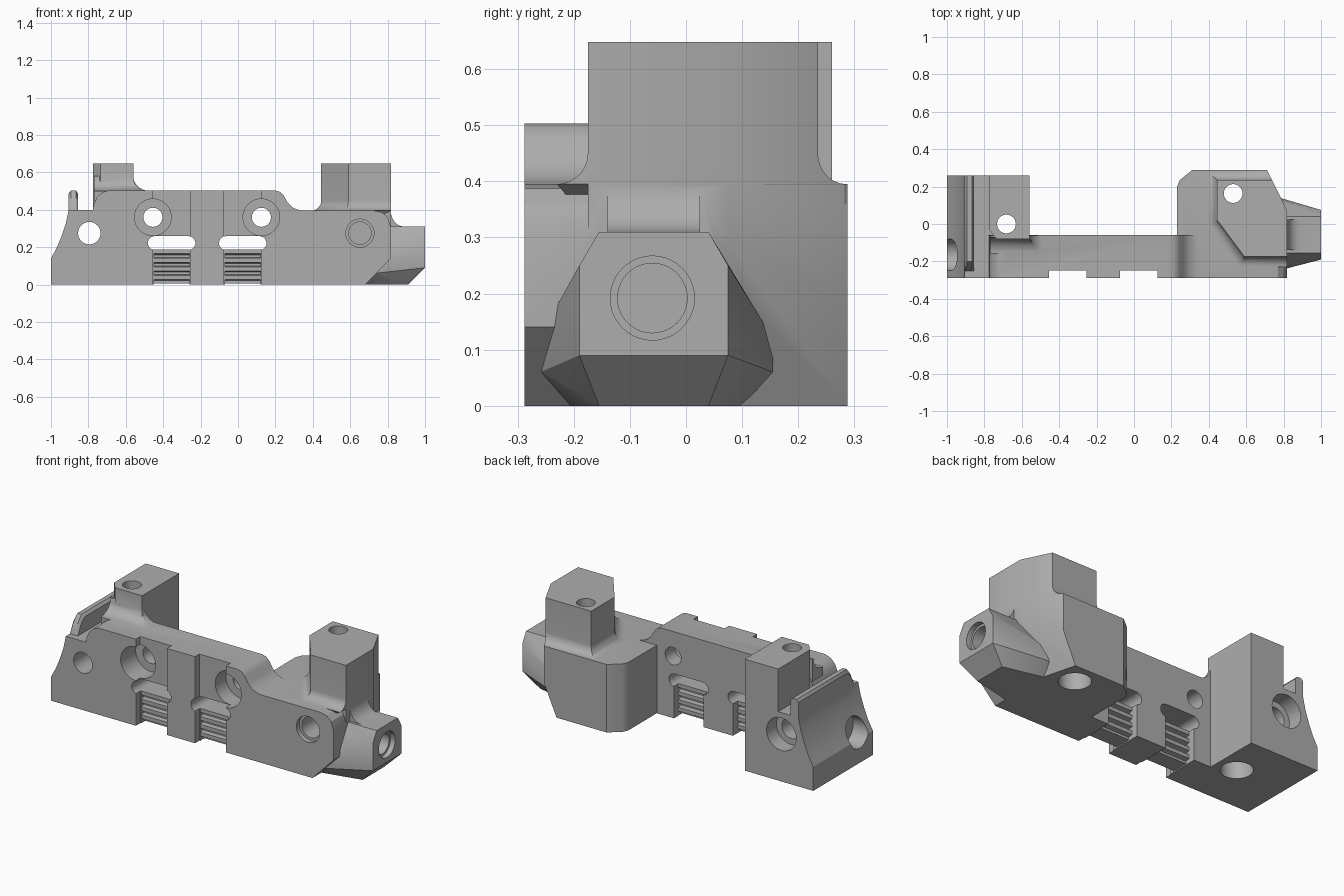
import bpy, bmesh, math
from mathutils import Vector

if "Cube" in bpy.data.objects:
    bpy.data.objects.remove(bpy.data.objects["Cube"])

grey = bpy.data.materials.new("machined_grey")
grey.use_nodes = True
colour = (0.42, 0.42, 0.42, 1)
grey.diffuse_color = colour
grey.node_tree.nodes["Principled BSDF"].inputs["Base Color"].default_value = colour


def finish(name, bm):
    bmesh.ops.recalc_face_normals(bm, faces=bm.faces[:])
    mesh = bpy.data.meshes.new(name)
    bm.to_mesh(mesh)
    bm.free()
    mesh.materials.append(grey)
    ob = bpy.data.objects.new(name, mesh)
    bpy.context.collection.objects.link(ob)
    return ob


def loft(name, rings, cut=None):
    """Skin matching rings of points; optionally slice with a plane."""
    bm = bmesh.new()
    loops = [[bm.verts.new(p) for p in ring] for ring in rings]
    n = len(loops[0])
    for a, b in zip(loops, loops[1:]):
        for i in range(n):
            j = (i + 1) % n
            bm.faces.new((a[i], a[j], b[j], b[i]))
    bm.faces.new(loops[0])
    bm.faces.new(loops[-1])
    if cut:
        bmesh.ops.recalc_face_normals(bm, faces=bm.faces[:])
        res = bmesh.ops.bisect_plane(bm, geom=bm.verts[:] + bm.edges[:] + bm.faces[:],
                                     plane_co=cut[0], plane_no=cut[1], clear_outer=True)
        edges = [e for e in res["geom_cut"] if isinstance(e, bmesh.types.BMEdge)]
        bmesh.ops.contextual_create(bm, geom=edges)
    return finish(name, bm)


def place(axis, p, t):
    return {"x": (t, p[0], p[1]), "y": (p[0], t, p[1]), "z": (p[0], p[1], t)}[axis]


def prism(name, pts, axis, lo, hi, cut=None):
    return loft(name, [[place(axis, p, t) for p in pts] for t in (lo, hi)], cut)


def rod(name, centre, r, axis, lo, hi, n=40):
    pts = [(centre[0] + r * math.cos(2 * math.pi * i / n),
            centre[1] + r * math.sin(2 * math.pi * i / n)) for i in range(n)]
    return prism(name, pts, axis, lo, hi)


def rect(a, b, c, d):
    return [(a, c), (b, c), (b, d), (a, d)]


def combine(target, tool, operation):
    mod = target.modifiers.new("bool", "BOOLEAN")
    mod.operation = operation
    mod.solver = "EXACT"
    mod.object = tool
    bpy.context.view_layer.objects.active = target
    bpy.ops.object.modifier_apply(modifier=mod.name)
    bpy.data.objects.remove(tool)


# Front plate with the swept left end
end_curve = [(-1, 0), (-1, .14), (-.97, .195), (-.945, .255), (-.92, .33), (-.905, .4)]
body = prism("mount_body", end_curve + [
    (-.775, .4), (-.773, .425), (-.755, .465), (-.73, .49), (-.695, .503),
    (.2, .503), (.225, .495), (.245, .475), (.265, .44), (.295, .41), (.34, .395),
    (.73, .395), (.77, .387), (.8, .36), (.817, .31), (.817, .14), (.68, 0)],
    "y", -.288, -.06)

# Left block, its post and the post flare
parts = [prism("left_block", end_curve + [(-.56, .4), (-.56, 0)], "y", -.2, .26)]
left_post = [(-.775, -.03), (-.735, -.08), (-.56, -.08), (-.56, .26), (-.775, .26)]
parts.append(prism("left_post", left_post, "z", .3, .648))
rings = []
for i in range(8):
    a = i / 7 * math.pi / 2
    d = .09 * (1 - math.sin(a))
    z = .5 + .08 * (1 - math.cos(a))
    rings.append([(-.77, -.07 - d, z), (-.56 + d * .7, -.08 - d, z), (-.56 + d, -.08 - d * .7, z),
                  (-.56 + d, -.062, z), (-.77, -.062, z)])
rings.insert(0, [(x, y, .45) for x, y, z in rings[0]])
parts.append(loft("left_post_flare", rings))

# Upright fin along the left end
rings = []
for x, t in ((-.905, .015), (-.893, 0), (-.867, 0), (-.855, .015)):
    rings.append([(x, -.25, .3), (x, -.25, .4), (x, -.235 + t, .46), (x, -.2 + t, .503 - t),
                  (x, .26, .503 - t), (x, .26, .3)])
parts.append(loft("left_fin", rings))

# Right block with slanted underside
parts.append(prism("right_block", [
    (.23, -.15), (.23, .2), (.245, .235), (.31, .288), (.71, .288), (.817, .075),
    (.817, -.175), (.5, -.175)], "z", 0, .395,
    cut=(Vector((.68, .1, 0)), Vector((1, .262, -.443)))))

# Right post, flared into the block
top = [(.445, .235), (.738, .235), (.817, .075), (.817, -.175), (.59, -.175), (.445, .02)]
foot = [(.39, .286), (.712, .286), (.817, .075), (.817, -.23), (.565, -.23), (.39, .0)]
rings = [[(x, y, .648) for x, y in top]]
for i in range(8):
    a = i / 7 * math.pi / 2
    k = 1 - math.cos(a)
    z = .45 - .055 * math.sin(a)
    rings.append([(p[0] + (q[0] - p[0]) * k, p[1] + (q[1] - p[1]) * k, z)
                  for p, q in zip(top, foot)])
rings.append([(min(x, .75), max(y, -.2), .36) for x, y, z in rings[-1]])
parts.append(loft("right_post", rings))

# Faceted nose on the right end
nose = [(.66, y, z) for y, z in ((-.26, .06), (-.26, .125), (-.155, .31), (.04, .31),
                                 (.155, .12), (.155, .06), (-.21, 0), (.1, 0))]
nose += [(.73, -.26, .06), (.73, .155, .06), (.91, -.155, 0), (.91, .04, 0)]
nose += [(1, y, z) for y, z in ((-.19, .09), (.075, .09), (.075, .25), (.04, .31),
                                (-.155, .31), (-.19, .25))]
bm = bmesh.new()
for p in nose:
    bm.verts.new(p)
bmesh.ops.convex_hull(bm, input=bm.verts[:])
bmesh.ops.delete(bm, geom=[v for v in bm.verts if not v.link_faces], context="VERTS")
bmesh.ops.dissolve_limit(bm, angle_limit=.01, verts=bm.verts[:], edges=bm.edges[:])
parts.append(finish("nose", bm))
parts.append(prism("nose_fillet", [(.78, .28), (.78, .385), (.817, .385), (.823, .36), (.838, .333),
                                   (.86, .316), (.89, .309), (.89, .28)], "y", -.14, .025))

for part in parts:
    combine(body, part, "UNION")

# Pockets, slots and counterbored holes
cutters = []
for cx in (-.355, .025):
    cutters.append(prism("recess", rect(cx - .1, cx + .1, -.1, .7), "y", -.4, -.248))
    cutters.append(prism("window", rect(cx - .095, cx + .095, -.1, .22), "y", -.4, .1))
    slot = []
    for i in range(20):
        a = -math.pi / 2 + math.pi * (i % 10) / 9 + (math.pi if i > 9 else 0)
        side = 1 if i < 10 else -1
        slot.append((cx + side * .09 + .037 * math.cos(a), .222 + .037 * math.sin(a)))
    cutters.append(prism("slot", slot, "y", -.4, .1))
for cx in (-.455, .125):
    cutters.append(rod("counterbore", (cx, .36), .098, "y", -.4, -.15))
    cutters.append(rod("bolt_hole", (cx, .36), .051, "y", -.4, .02))
cutters += [
    rod("left_cross_hole", (-.795, .275), .06, "y", -.4, .4),
    rod("left_cross_bore", (-.795, .275), .095, "y", .17, .4),
    rod("right_cross_bore", (.652, .275), .075, "y", -.4, -.26),
    rod("right_cross_hole", (.652, .275), .06, "y", -.4, -.1),
    rod("end_bore", (-.165, .17), .085, "x", -1.1, -.9),
    rod("nose_bore", (-.06, .192), .075, "x", .97, 1.1),
    rod("nose_hole", (-.06, .192), .062, "x", .75, 1.1)]
for c in ((-.682, 0), (.53, .163)):
    cutters.append(rod("post_hole", c, .05, "z", -.1, .8))
    cutters.append(rod("post_bore", c, .085, "z", -.1, .2))
for cutter in cutters:
    combine(body, cutter, "DIFFERENCE")

# Ribbed webs under the slots
front, back = [], []
for i in range(4):
    z = .187 - i * .046
    for inset, dz in ((0, 0), (0, .022), (.025, .028), (.025, .042)):
        front.append((-.245 + inset, z - dz))
        back.append((-.1 - inset, z - dz))
webs = [prism(name, front + back[::-1], "x", cx - .097, cx + .097)
        for name, cx in (("right_ribbed_web", -.355), ("left_ribbed_web", .025))]

for ob in [body] + webs:
    bpy.ops.object.select_all(action="DESELECT")
    ob.select_set(True)
    bpy.context.view_layer.objects.active = ob
    bpy.ops.object.shade_smooth_by_angle(angle=math.radians(28))
